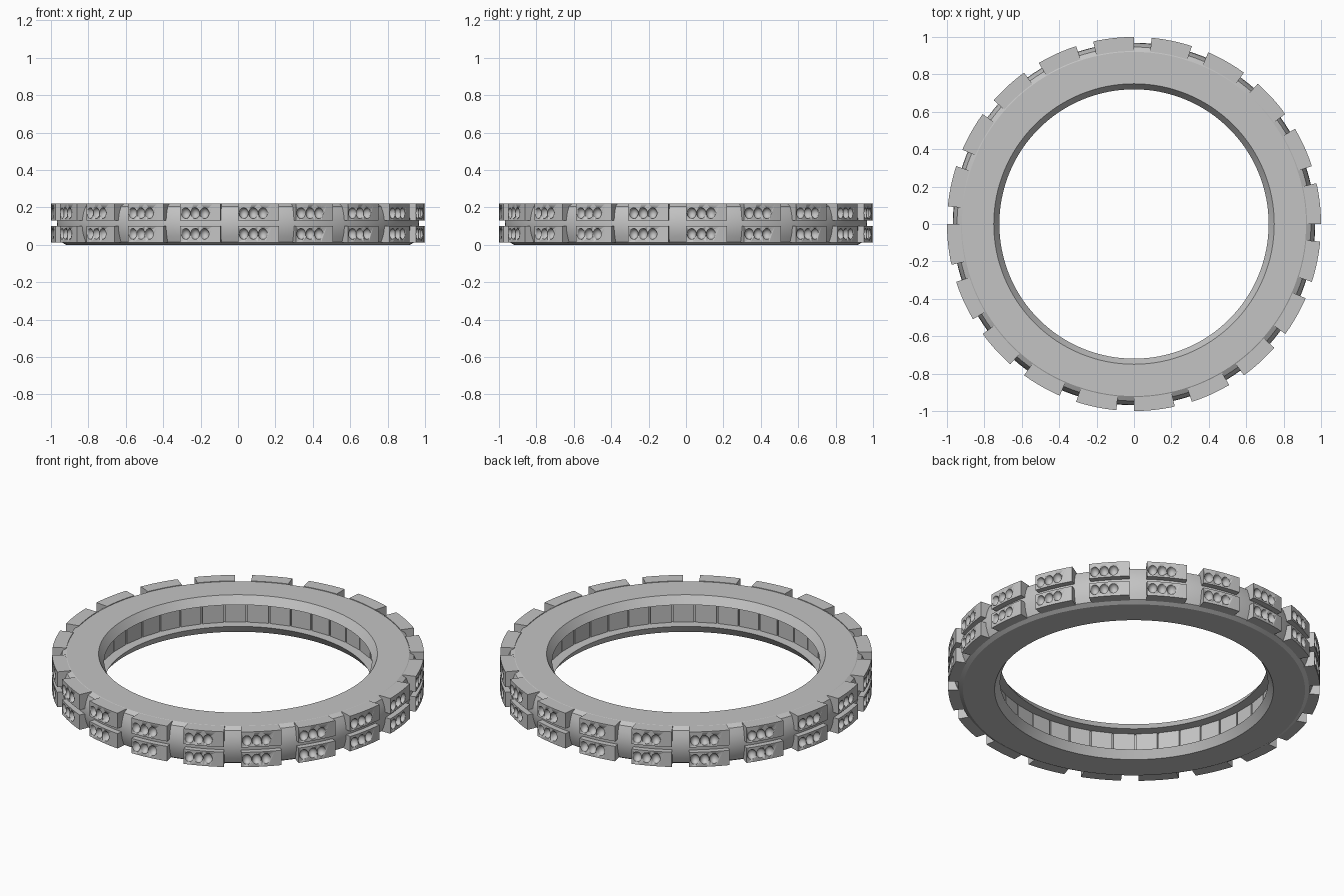
import bpy, bmesh, math
from mathutils import Matrix

if "Cube" in bpy.data.objects:
    bpy.data.objects.remove(bpy.data.objects["Cube"])

GREY = bpy.data.materials.new("warm_grey")
GREY.diffuse_color = (0.55, 0.55, 0.55, 1)
GREY.use_nodes = True
GREY.node_tree.nodes["Principled BSDF"].inputs["Base Color"].default_value = GREY.diffuse_color


def make(name, bm, smooth=None):
    bmesh.ops.recalc_face_normals(bm, faces=bm.faces)
    me = bpy.data.meshes.new(name)
    bm.to_mesh(me)
    bm.free()
    me.materials.append(GREY)
    ob = bpy.data.objects.new(name, me)
    bpy.context.collection.objects.link(ob)
    if smooth:
        bpy.ops.object.select_all(action='DESELECT')
        ob.select_set(True)
        bpy.context.view_layer.objects.active = ob
        bpy.ops.object.shade_smooth_by_angle(angle=math.radians(smooth))
    return ob


def polar(r, deg, z):
    a = math.radians(deg)
    return (r * math.cos(a), r * math.sin(a), z)


def sweep(bm, profile, angles, closed):
    """Sweep a closed (r, z) profile around the z axis."""
    rings = [[bm.verts.new(polar(r, a, z)) for r, z in profile] for a in angles]
    n = len(profile)
    pairs = list(zip(rings, rings[1:]))
    if closed:
        pairs.append((rings[-1], rings[0]))
    else:
        bm.faces.new(rings[0])
        bm.faces.new(rings[-1][::-1])
    for p, q in pairs:
        for i in range(n):
            j = (i + 1) % n
            bm.faces.new((p[i], p[j], q[j], q[i]))


# Main ring: bulging outer wall, chamfered lips and a groove on the inside
H = 0.22
half = [(0.785, 0.174), (0.72, 0.174), (0.75, H), (0.92, H),
        (0.946, 0.205), (0.958, 0.175), (0.966, 0.143)]
profile = half + [(0.969, H / 2)] + [(r, H - z) for r, z in reversed(half)]
bm = bmesh.new()
sweep(bm, profile, [i * 360 / 128 for i in range(128)], True)
make("ring_body", bm, 28)

# Flat panels lining the inner groove
bm = bmesh.new()
for i in range(40):
    sweep(bm, [(0.776, 0.046), (0.79, 0.046), (0.79, 0.174), (0.776, 0.174)],
          [i * 9 - 4.2, i * 9 + 4.2], False)
make("groove_panels", bm)

# One pair of outer pads, upper and lower
rows = ((0.012, 0.100), (0.130, H + 0.001))
bm = bmesh.new()
for z0, z1 in rows:
    sweep(bm, [(0.925, z0), (1.0, z0), (1.0, z1), (0.925, z1)],
          [12.6 * k / 6 for k in range(7)], False)
pad = make("pad_pair", bm, 28)

# Three round dimples per pad, cut from the outer face
bm = bmesh.new()
for z in (0.058, 0.169):
    for a in (1.75, 4.7, 7.65):
        m = (Matrix.Rotation(math.radians(a), 4, 'Z') @ Matrix.Translation((1.0, 0, z))
             @ Matrix.Diagonal((0.030, 0.0245, 0.029, 1)))
        bmesh.ops.create_uvsphere(bm, u_segments=20, v_segments=12, radius=1, matrix=m)
cutter = make("dimple_cutter", bm, 40)
cutter.hide_render = True
mod = pad.modifiers.new("dimples", 'BOOLEAN')
mod.operation, mod.object, mod.solver = 'DIFFERENCE', cutter, 'EXACT'
bpy.context.view_layer.objects.active = pad
bpy.ops.object.modifier_apply(modifier=mod.name)
bpy.data.objects.remove(cutter)

# Repeat the pads around the ring
for i in range(1, 20):
    ob = bpy.data.objects.new("pad_pair_%d" % i, pad.data)
    ob.rotation_euler.z = math.radians(18 * i)
    bpy.context.collection.objects.link(ob)
